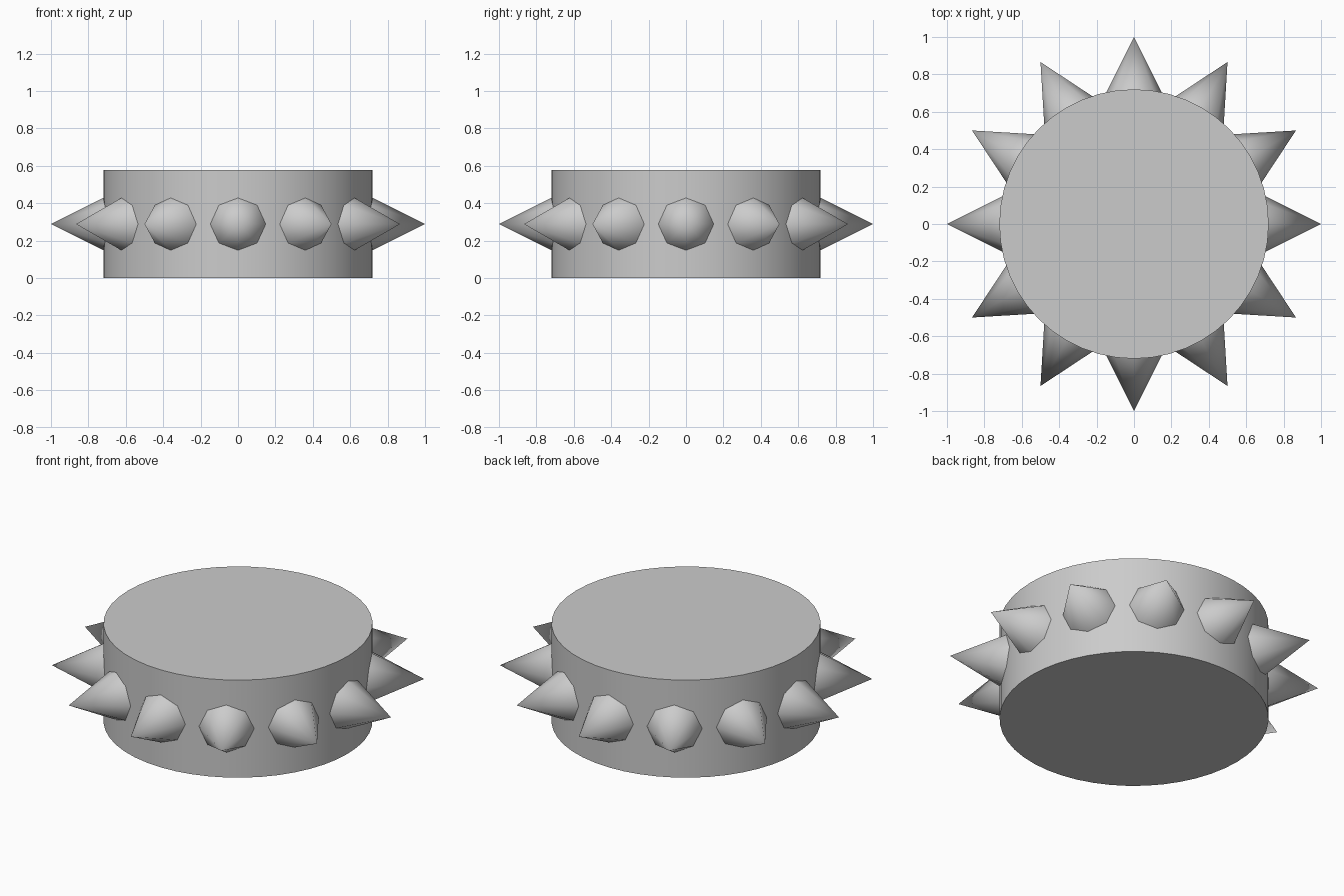
import bpy
from math import radians, cos, sin, pi

if "Cube" in bpy.data.objects:
    bpy.data.objects.remove(bpy.data.objects["Cube"])

BODY_R, BODY_H = 0.72, 0.576
SPIKES, BASE_R, START, TIP = 12, 0.15, 0.70, 1.0


def smooth(angle):
    bpy.ops.object.shade_smooth_by_angle(angle=radians(angle))


# Drum body
bpy.ops.mesh.primitive_cylinder_add(vertices=48, radius=BODY_R, depth=BODY_H,
                                    location=(0, 0, BODY_H / 2))
bpy.context.object.name = "drum_body"
smooth(30)

# Ring of eight-sided spikes pointing outward
mid = (START + TIP) / 2
for i in range(SPIKES):
    a = 2 * pi * i / SPIKES
    bpy.ops.mesh.primitive_cone_add(vertices=8, radius1=BASE_R, radius2=0, depth=TIP - START,
                                    location=(mid * cos(a), mid * sin(a), BODY_H / 2),
                                    rotation=(0, pi / 2, a))
    bpy.context.object.name = f"spike_{i + 1}"
    smooth(50)
